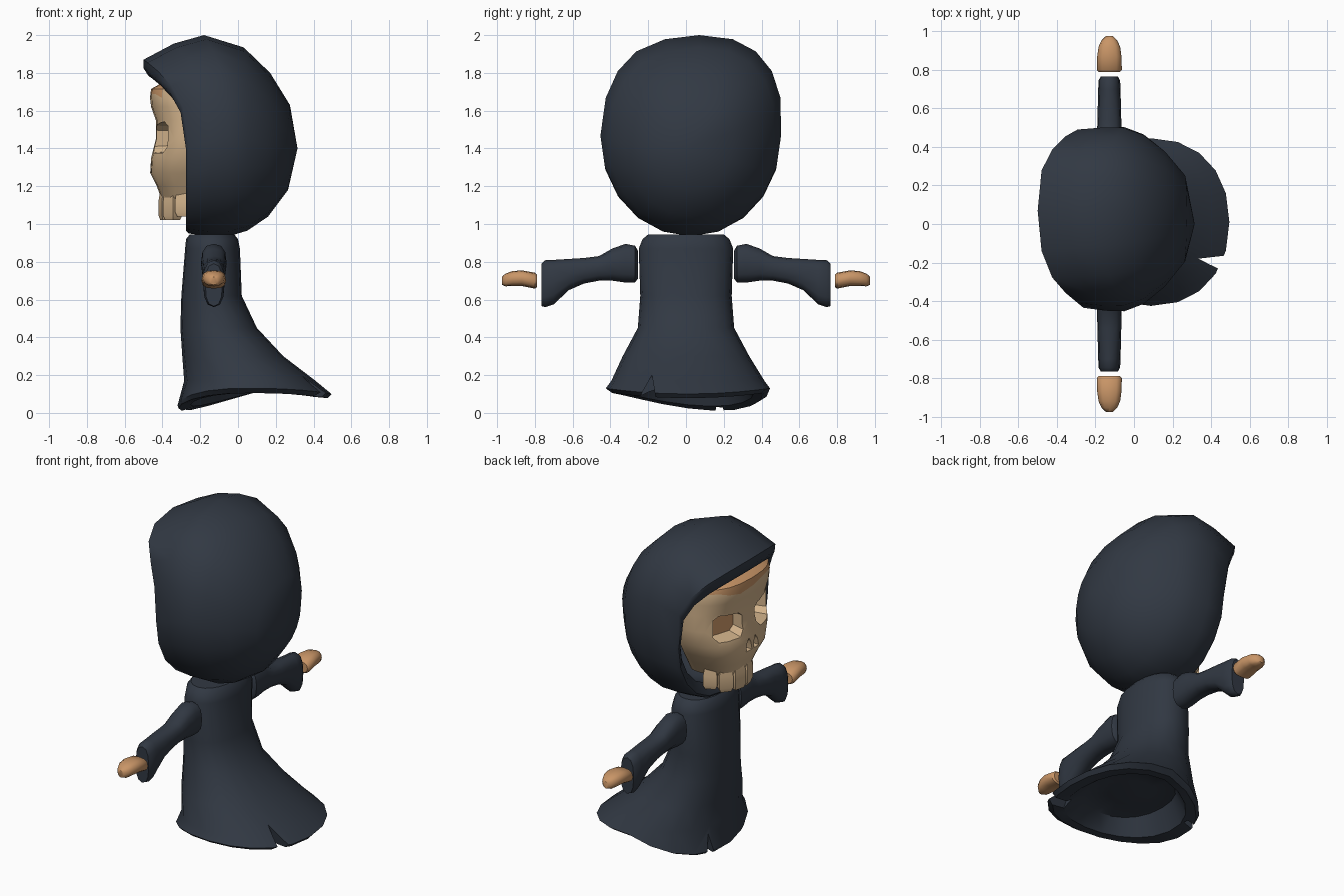
import bpy, bmesh, math
from mathutils import Vector

if "Cube" in bpy.data.objects:
    bpy.data.objects.remove(bpy.data.objects["Cube"])


def material(name, rgb):
    m = bpy.data.materials.new(name)
    m.diffuse_color = (*rgb, 1)
    m.use_nodes = True
    m.node_tree.nodes["Principled BSDF"].inputs["Base Color"].default_value = m.diffuse_color
    return m


CLOTH = material("dark_cloth", (0.031, 0.040, 0.056))
BONE = material("pale_bone", (0.66, 0.46, 0.265))
TAN = material("tan_bone", (0.58, 0.30, 0.135))


def unit_ring(n, power=2.0):
    """Points of a unit superellipse."""
    out = []
    for i in range(n):
        a = 2 * math.pi * i / n
        c, s = math.cos(a), math.sin(a)
        out.append((math.copysign(abs(c) ** (2 / power), c),
                    math.copysign(abs(s) ** (2 / power), s)))
    return out


def loft(name, rings, mats, angle=35):
    """Skin a list of equal rings; one-point rings become poles."""
    bm = bmesh.new()
    rows = [[bm.verts.new(p) for p in r] for r in rings]
    for a, b in zip(rows, rows[1:]):
        n = max(len(a), len(b))
        for i in range(n):
            j = (i + 1) % n
            q = [a[i % len(a)], a[j % len(a)], b[j % len(b)], b[i % len(b)]]
            bm.faces.new(list(dict.fromkeys(q)))
    for end in (rows[0], rows[-1]):
        if len(end) > 2:
            bm.faces.new(end)
    bmesh.ops.recalc_face_normals(bm, faces=bm.faces[:])
    me = bpy.data.meshes.new(name)
    bm.to_mesh(me)
    bm.free()
    ob = bpy.data.objects.new(name, me)
    bpy.context.collection.objects.link(ob)
    for m in mats:
        me.materials.append(m)
    smooth(ob, angle)
    return ob


def activate(ob):
    bpy.ops.object.select_all(action='DESELECT')
    ob.select_set(True)
    bpy.context.view_layer.objects.active = ob


def smooth(ob, angle):
    activate(ob)
    bpy.ops.object.shade_smooth_by_angle(angle=math.radians(angle))


def cut(ob, cutter):
    activate(ob)
    mod = ob.modifiers.new("cut", 'BOOLEAN')
    mod.operation, mod.solver, mod.object = 'DIFFERENCE', 'EXACT', cutter
    bpy.ops.object.modifier_apply(modifier=mod.name)
    bpy.data.objects.remove(cutter)


# Hood: outer shell, rolled lip and inner lining in one loft
def hood_ring(xt, zt, xb, zb, w, power=2.3):
    """Broad at the top, round at the bottom, leaning to one side."""
    zc, rz = (zt + zb) / 2, (zt - zb) / 2
    pts = []
    for (c, s), (cl, sl) in zip(unit_ring(20, power), unit_ring(20, 2.0)):
        if sl < 0:
            c, s = cl, sl
        f = max(0, (s + 0.1) / 1.1)
        y = 0.025 + w * c + 0.045 * max(0, s) * (1 if c > -0.5 else 0.5)
        pts.append((xb + (xt - xb) * f ** 3, y, zc + rz * s))
    return pts


hood = [[(0.25, 0.02, 1.42)],
        hood_ring(0.18, 1.68, 0.17, 1.17, 0.24),
        hood_ring(0.02, 1.86, 0.03, 1.05, 0.38),
        hood_ring(-0.20, 1.92, -0.08, 1.01, 0.425, 2.4),
        hood_ring(-0.41, 1.77, -0.235, 1.03, 0.37, 3.0),
        hood_ring(-0.475, 1.785, -0.265, 0.99, 0.41, 3.0),
        hood_ring(-0.50, 1.825, -0.275, 0.965, 0.44, 3.0),
        hood_ring(-0.50, 1.87, -0.262, 0.95, 0.46, 3.0),
        hood_ring(-0.34, 1.955, -0.15, 0.935, 0.475, 2.6),
        hood_ring(-0.18, 2.00, -0.05, 0.935, 0.478, 2.4),
        hood_ring(0.03, 1.935, 0.05, 0.965, 0.44),
        hood_ring(0.17, 1.80, 0.16, 1.04, 0.35),
        hood_ring(0.275, 1.63, 0.265, 1.18, 0.22),
        [(0.315, 0.0, 1.40)]]
loft("hood", hood, [CLOTH], angle=50)


# Skull face with a jagged tan crown
def skull_ring(z, xf, w, jag=0):
    return [(-0.2 + c * ((-0.2 - xf) if c < 0 else 0.1), w * s, z + jag * math.sin(5 * i))
            for i, (c, s) in enumerate(unit_ring(24, 2.6))]


skull = loft("skull", [skull_ring(*r) for r in (
    (1.12, -0.40, 0.17), (1.20, -0.43, 0.22), (1.27, -0.465, 0.265),
    (1.35, -0.46, 0.31), (1.45, -0.435, 0.33), (1.55, -0.435, 0.33),
    (1.62, -0.46, 0.33), (1.675, -0.466, 0.33, 0.018), (1.715, -0.46, 0.32),
    (1.76, -0.38, 0.26))], [BONE, TAN])
for p in skull.data.polygons:
    p.material_index = int(p.center.z > 1.672 and p.center.y > -0.22)


def socket_cutter(y, z, ry, rz, depth, outline, turn):
    """Prism aimed at the face and turned outward."""
    axis = Vector((-math.cos(turn), math.sin(turn), 0))
    side = Vector((math.sin(turn), math.cos(turn), 0))
    mid = Vector((-0.42, y, z))
    rings = [[mid + axis * d + side * (ry * k * c) + Vector((0, 0, rz * k * s))
              for c, s in outline] for d, k in ((0.2, 1.15), (-depth, 0.85))]
    ob = loft("socket_cutter", rings, [BONE, TAN])
    for p in ob.data.polygons:
        p.material_index = int(len(p.vertices) == len(outline) and abs(p.normal.dot(axis)) > 0.9)
    ob.hide_render = True
    return ob


# Eye sockets (slanted) and nostrils
eye = [(-1, -0.6), (-0.7, -1), (0.7, -1), (1, -0.6), (1, 0.75), (0.7, 1), (-0.7, 0.75), (-1, 0.45)]
nostril = [(-1, -1), (1, -1), (0.6, 0.2), (-0.2, 1), (-0.8, 0.2)]
for sgn in (1, -1):
    cut(skull, socket_cutter(sgn * 0.168, 1.46, 0.112, 0.088, 0.09,
                             [(c * sgn, s) for c, s in eye], sgn * 0.3))
    cut(skull, socket_cutter(sgn * 0.036, 1.31, 0.027, 0.04, 0.03,
                             [(c * sgn, s) for c, s in nostril], 0))
smooth(skull, 30)

# Teeth around the jaw
for i in range(6):
    a = math.radians(-65 + 26 * i)
    out, side = Vector((-math.cos(a), math.sin(a), 0)), Vector((math.sin(a), math.cos(a), 0))
    low = 1.02 if i in (1, 2, 3, 4) else 1.04
    rings = []
    for z, k in ((low, 0.75), (low + 0.025, 1), (1.12, 1), (1.17, 0.8)):
        c = Vector((-0.21, 0, z)) + out * 0.175
        rings.append([c + out * (0.032 * k * u) + side * (0.041 * k * v)
                      for u, v in ((1, 1), (1, -1), (-1, -1), (-1, 1))])
    loft("tooth_%d" % (i + 1), rings, [BONE])


# Robe: flaring into a trailing hem with a shallow hollow underneath
def robe_ring(z, x0, x1, w, hem=0):
    pts = []
    for c, s in unit_ring(20, 2.2):
        x, y = (x0 + x1) / 2 + c * (x1 - x0) / 2, w * s
        # uneven hem: low at the front corner, raised at the sides
        h = z + hem * ((-0.06 - 0.15 * y) * max(0, -c) + 0.03 * s * s)
        pts.append((x, y + 0.01 * (z < 0.2), h))
    return pts


robe = loft("robe", [robe_ring(*r) for r in (
    (0.945, -0.255, -0.02, 0.20), (0.92, -0.275, 0.0, 0.23),
    (0.87, -0.28, 0.01, 0.25), (0.62, -0.30, 0.02, 0.242),
    (0.45, -0.305, 0.10, 0.255), (0.30, -0.295, 0.24, 0.335),
    (0.17, -0.285, 0.41, 0.405), (0.10, -0.32, 0.495, 0.435, 1),
    (0.078, -0.315, 0.475, 0.40, 0.9), (0.085, -0.25, 0.40, 0.35, 0.7),
    (0.18, -0.20, 0.28, 0.27), (0.20, -0.10, 0.15, 0.13))] + [[(0.02, 0, 0.15)]],
    [CLOTH])

# Torn notches in the hem
for tri, x0, x1 in ((((-0.18, 0.20), (-0.32, -0.05), (-0.14, -0.05)), 0.32, 0.7),
                    (((0.17, 0.13), (0.215, -0.05), (0.15, -0.05)), -0.6, -0.235)):
    notch = loft("notch_cutter", [[(x, y, z) for y, z in tri] for x in (x0, x1)], [CLOTH])
    notch.hide_render = True
    cut(robe, notch)
smooth(robe, 35)

# Sleeves and hands: (distance, half width, low, high)
SLEEVE = ((0.255, 0.05, 0.71, 0.86), (0.27, 0.068, 0.69, 0.885),
          (0.32, 0.068, 0.69, 0.895), (0.39, 0.066, 0.70, 0.87),
          (0.46, 0.064, 0.70, 0.83), (0.54, 0.062, 0.685, 0.82),
          (0.62, 0.06, 0.65, 0.815), (0.70, 0.058, 0.575, 0.81),
          (0.745, 0.056, 0.56, 0.808), (0.765, 0.045, 0.565, 0.79))
HAND = ((0.79, 0.056, 0.665, 0.733), (0.80, 0.065, 0.658, 0.742),
        (0.87, 0.063, 0.672, 0.755), (0.92, 0.056, 0.672, 0.75),
        (0.955, 0.04, 0.67, 0.738), (0.975, 0.018, 0.678, 0.72))
for side, sgn in (("left", 1), ("right", -1)):
    for part, rows, mat in (("sleeve", SLEEVE, CLOTH), ("hand", HAND, TAN)):
        rings = [[(-0.128 + w * c, sgn * d, (lo + hi) / 2 + s * (hi - lo) / 2)
                  for c, s in unit_ring(12, 2.5)] for d, w, lo, hi in rows]
        loft(side + "_" + part, rings, [mat], angle=45)
